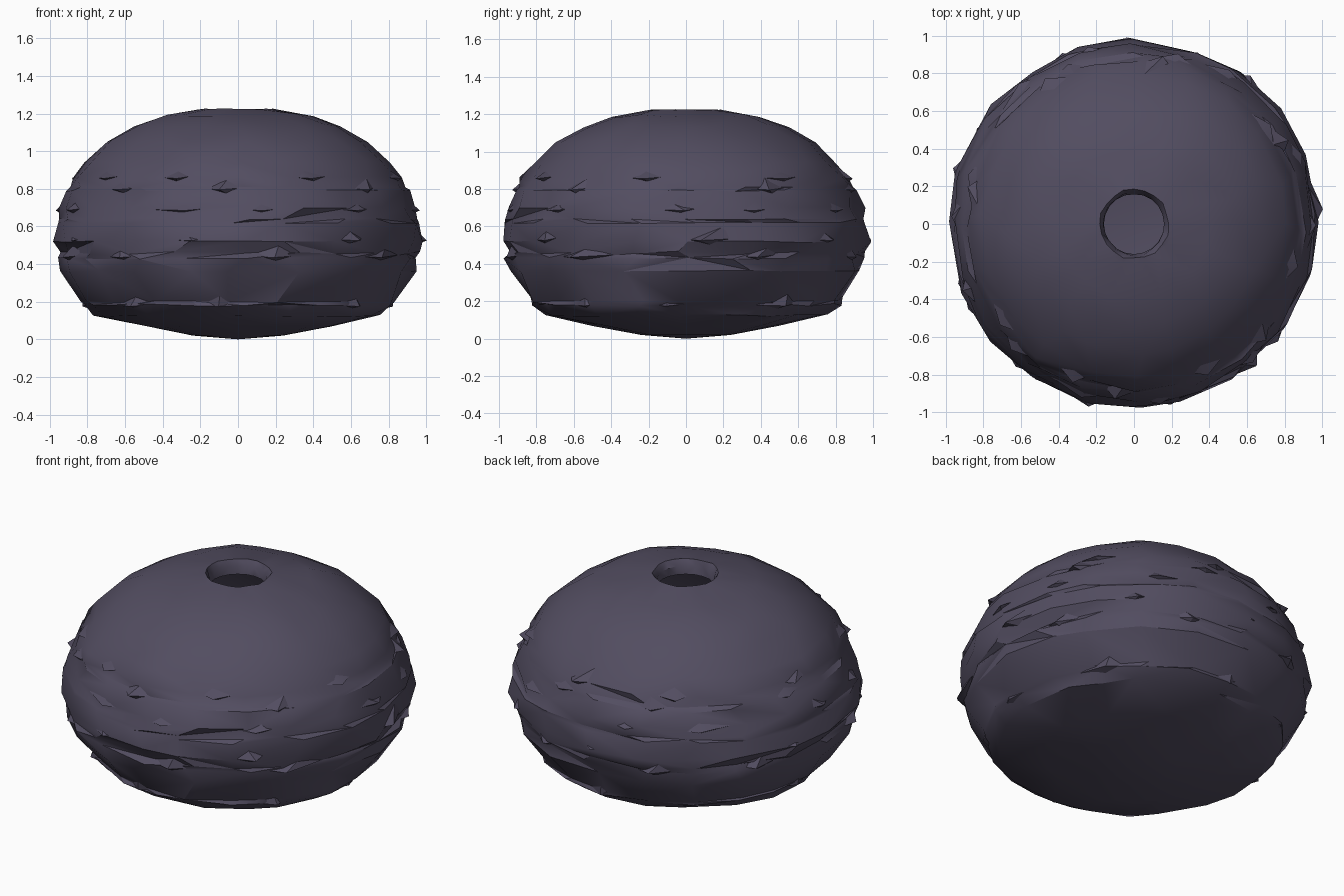
import bpy, bmesh, random
from math import sin, cos, pi, radians

random.seed(11)
cube = bpy.data.objects.get("Cube")
if cube:
    bpy.data.objects.remove(cube)

stone = bpy.data.materials.new("dark violet stone")
stone.use_nodes = True
colour = (0.085, 0.074, 0.118, 1)
stone.diffuse_color = colour
stone.node_tree.nodes["Principled BSDF"].inputs["Base Color"].default_value = colour

SEG = 20
# Outer wall (radius, height, radial roughness), from the base up to the rim
OUTER = [(0.24, 0.02, 0.0), (0.50, 0.07, 0.01), (0.76, 0.125, 0.015),
         (0.82, 0.18, 0.025), (0.83, 0.20, 0.02), (0.94, 0.36, 0.015),
         (0.96, 0.43, 0.02), (0.955, 0.46, 0.02), (0.98, 0.52, 0.015),
         (0.965, 0.62, 0.012), (0.96, 0.64, 0.012), (0.945, 0.70, 0.015),
         (0.91, 0.79, 0.012), (0.895, 0.81, 0.012), (0.875, 0.86, 0.015),
         (0.81, 0.94, 0.01), (0.69, 1.05, 0.008), (0.55, 1.13, 0.006),
         (0.40, 1.185, 0.004), (0.21, 1.22, 0.006)]
# Lip and hollow, from the rim down to the floor
INNER = [(0.185, 1.225, 0.006), (0.165, 1.19, 0.008), (0.16, 1.14, 0.0),
         (0.50, 1.04, 0.0), (0.72, 0.80, 0.0), (0.78, 0.50, 0.0),
         (0.62, 0.26, 0.0), (0.25, 0.18, 0.0)]
CREASES = [radians(a) for a in (45, 118, 185, 315)]


def crease(angle, r):
    """Low one-sided ridges fanning out from the opening."""
    step = min((angle - c) % (2 * pi) for c in CREASES)
    return 0.018 * max(0, 1 - step / 0.6) * sin(pi * min(1, r))


def ring(bm, r, z, rough, outside):
    verts = []
    for i in range(SEG):
        a = pi / 2 + 2 * pi * i / SEG
        if outside and rough:
            a += random.uniform(-0.07, 0.07)
        rr = r + random.uniform(-rough, rough)
        zz = z + random.uniform(-0.4, 0.4) * rough
        if outside and z > 0.9 and r > 0.3:
            zz += crease(a % (2 * pi), r)
        verts.append(bm.verts.new((rr * cos(a), rr * sin(a), zz)))
    return verts


def bridge(bm, low, high):
    for i in range(SEG):
        j = (i + 1) % SEG
        quad = [low[i], low[j], high[j], high[i]]
        if random.random() < 0.5:
            quad = quad[1:] + quad[:1]
        bm.faces.new((quad[0], quad[1], quad[2]))
        bm.faces.new((quad[0], quad[2], quad[3]))


def cap(bm, verts, z, down):
    centre = bm.verts.new((0, 0, z))
    for i in range(SEG):
        a, b = verts[i], verts[(i + 1) % SEG]
        bm.faces.new((b, a, centre) if down else (a, b, centre))


def finish(bm, name, angle):
    bmesh.ops.recalc_face_normals(bm, faces=bm.faces)
    mesh = bpy.data.meshes.new(name)
    bm.to_mesh(mesh)
    bm.free()
    mesh.materials.append(stone)
    obj = bpy.data.objects.new(name, mesh)
    bpy.context.collection.objects.link(obj)
    bpy.ops.object.select_all(action='DESELECT')
    obj.select_set(True)
    bpy.context.view_layer.objects.active = obj
    bpy.ops.object.shade_smooth_by_angle(angle=radians(angle))
    return obj


def wall_radius(z):
    """Radius of the outer wall at a height."""
    for (r0, z0, _), (r1, z1, _) in zip(OUTER, OUTER[1:]):
        if z0 <= z <= z1:
            return r0 + (r1 - r0) * (z - z0) / (z1 - z0)
    return OUTER[-1][0]


# Hollow stone body
bm = bmesh.new()
rings = [ring(bm, *p, True) for p in OUTER] + [ring(bm, *p, False) for p in INNER]
for low, high in zip(rings, rings[1:]):
    bridge(bm, low, high)
cap(bm, rings[0], 0.0, True)
cap(bm, rings[-1], 0.17, False)
finish(bm, "stone_body", 32)

# Thin wedge-shaped chips jutting from the wall in horizontal bands
bm = bmesh.new()
for z, count in ((0.18, 8), (0.44, 8), (0.53, 7), (0.69, 10), (0.80, 7), (0.86, 8)):
    start = random.uniform(0, 2 * pi)
    for k in range(count):
        a = start + 2 * pi * (k + random.uniform(-0.25, 0.25)) / count
        half = random.uniform(0.10, 0.19)
        h = random.uniform(0.02, 0.035)
        tip = random.uniform(0.012, 0.03)

        def point(da, dz, out):
            r = wall_radius(z + dz) + out
            return bm.verts.new((r * cos(a + da), r * sin(a + da), z + dz))

        left, right = point(-half, 0.0, -0.025), point(half, 0.008, -0.025)
        top = point(random.uniform(-0.06, 0.06), h * 2, -0.02)
        nose = point(random.uniform(-0.08, 0.08), -0.005, tip)
        under = point(0, -h, -0.03)
        for tri in ((left, nose, top), (nose, right, top),
                    (left, under, nose), (under, right, nose),
                    (left, top, right), (left, right, under)):
            bm.faces.new(tri)
finish(bm, "wall_chips", 32)
